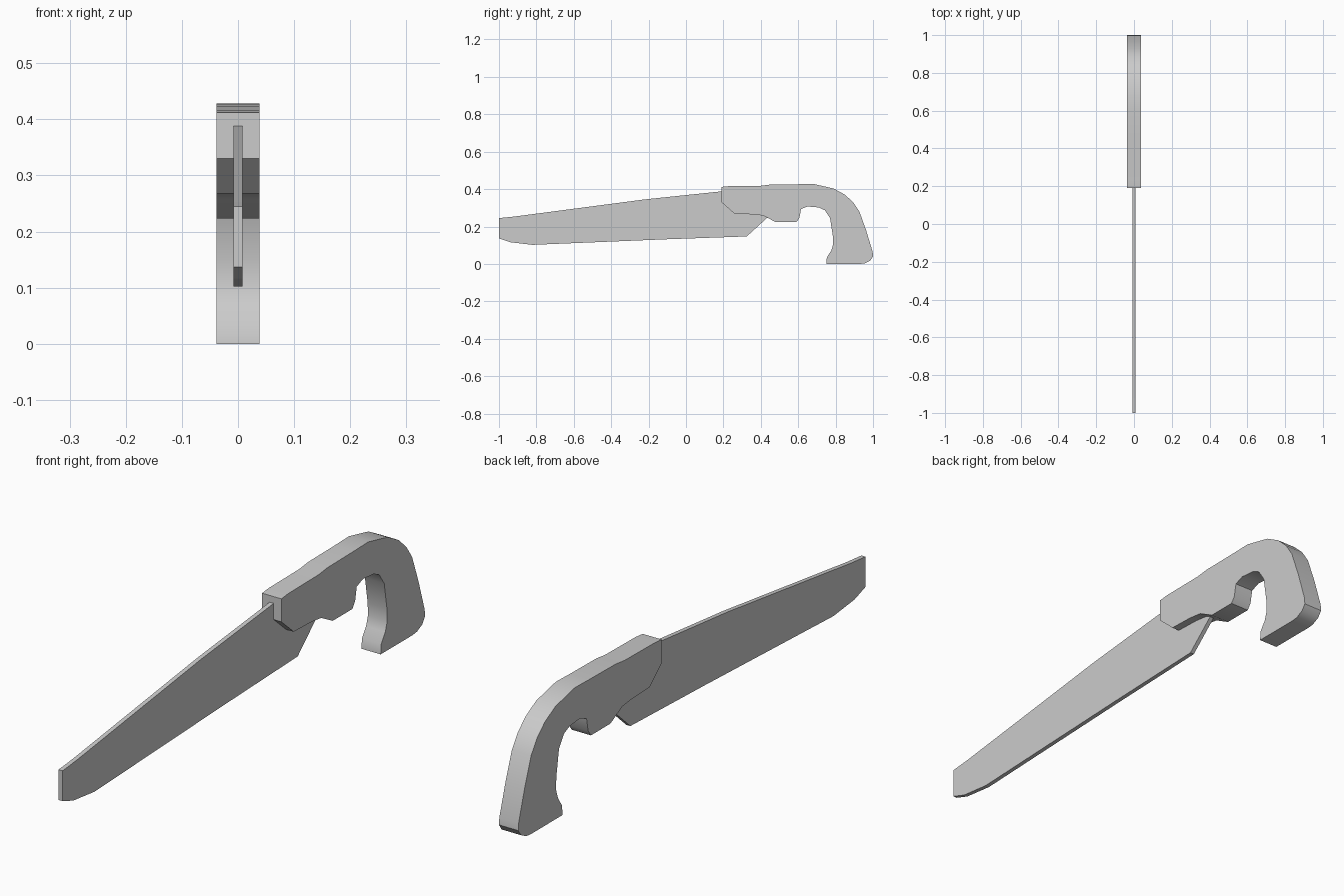
import bpy, bmesh, math

if "Cube" in bpy.data.objects:
    bpy.data.objects.remove(bpy.data.objects["Cube"])


def extrude_profile(name, profile, half_width, smooth=False):
    """Extrude a closed (y, z) outline symmetrically along x."""
    bm = bmesh.new()
    face = bm.faces.new([bm.verts.new((-half_width, y, z)) for y, z in profile])
    result = bmesh.ops.extrude_face_region(bm, geom=[face])
    moved = [v for v in result["geom"] if isinstance(v, bmesh.types.BMVert)]
    bmesh.ops.translate(bm, verts=moved, vec=(2 * half_width, 0, 0))
    bmesh.ops.recalc_face_normals(bm, faces=bm.faces)
    mesh = bpy.data.meshes.new(name)
    bm.to_mesh(mesh)
    bm.free()
    obj = bpy.data.objects.new(name, mesh)
    bpy.context.collection.objects.link(obj)
    if smooth:
        bpy.ops.object.select_all(action='DESELECT')
        obj.select_set(True)
        bpy.context.view_layer.objects.active = obj
        bpy.ops.object.shade_smooth_by_angle(angle=math.radians(30))
    return obj


# Curved pistol grip: top edge, back, foot, then inner finger curve
handle = [
    (0.19, 0.412), (0.23, 0.416), (0.40, 0.418), (0.45, 0.424), (0.60, 0.426),
    (0.68, 0.428), (0.79, 0.403), (0.85, 0.37), (0.895, 0.328), (0.927, 0.28),
    (0.963, 0.18), (0.998, 0.065), (1.0, 0.04), (0.985, 0.018), (0.955, 0.003),
    (0.93, 0.0), (0.75, 0.0), (0.753, 0.035), (0.776, 0.07), (0.787, 0.105),
    (0.785, 0.15), (0.77, 0.245), (0.742, 0.287), (0.71, 0.302), (0.65, 0.307),
    (0.615, 0.293), (0.606, 0.245), (0.59, 0.223), (0.48, 0.223),
    (0.415, 0.258), (0.36, 0.265), (0.26, 0.268), (0.19, 0.33),
]
extrude_profile("handle", handle, 0.038, smooth=True)

# Tapered blade, its heel seated inside the handle
blade = [
    (-1.0, 0.245), (-0.92, 0.253), (-0.22, 0.345), (0.19, 0.388), (0.43, 0.39),
    (0.44, 0.252), (0.325, 0.147), (-0.10, 0.132), (-0.82, 0.102),
    (-0.94, 0.116), (-1.0, 0.137),
]
extrude_profile("blade", blade, 0.008)
